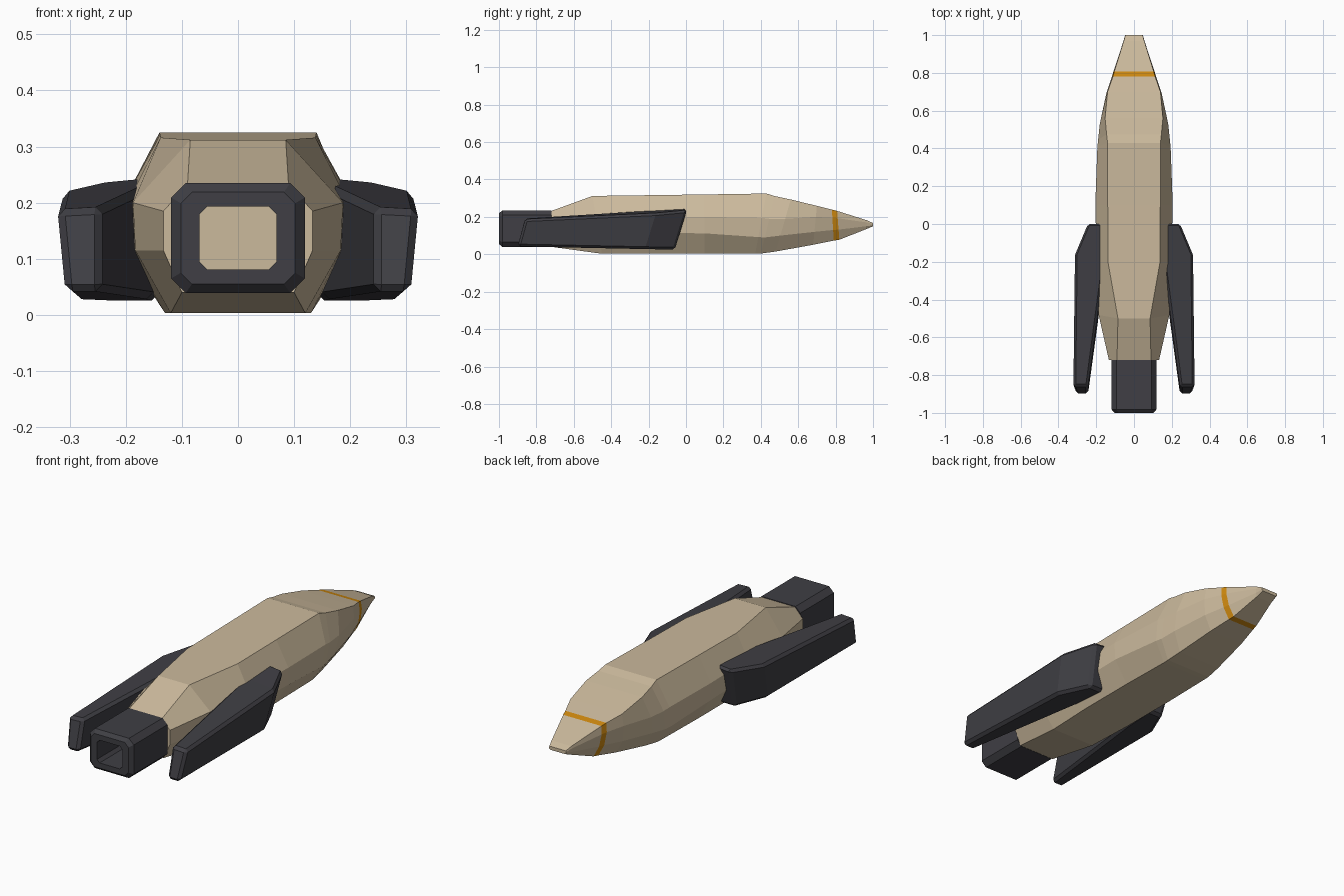
import bpy, bmesh

cube = bpy.data.objects.get("Cube")
if cube:
    bpy.data.objects.remove(cube, do_unlink=True)


def material(name, rgb):
    m = bpy.data.materials.new(name)
    m.use_nodes = True
    m.diffuse_color = (*rgb, 1)
    m.node_tree.nodes["Principled BSDF"].inputs["Base Color"].default_value = (*rgb, 1)
    return m


sand = material("sand", (0.60, 0.49, 0.335))
charcoal = material("charcoal", (0.05, 0.049, 0.058))
orange = material("orange", (0.62, 0.25, 0.005))


def loft(name, rings, mats, caps=True, closed=False, band=None):
    """Skin a list of equal point rings; band is the segment using the second material."""
    bm = bmesh.new()
    rows = [[bm.verts.new(p) for p in ring] for ring in rings]
    n = len(rows[0])
    pairs = list(zip(rows, rows[1:]))
    if closed:
        pairs.append((rows[-1], rows[0]))
    for k, (a, b) in enumerate(pairs):
        for i in range(n):
            j = (i + 1) % n
            f = bm.faces.new((a[i], a[j], b[j], b[i]))
            f.material_index = int(k == band)
    if caps:
        bm.faces.new(rows[0])
        bm.faces.new(rows[-1])
    bmesh.ops.recalc_face_normals(bm, faces=bm.faces)
    me = bpy.data.meshes.new(name)
    bm.to_mesh(me)
    bm.free()
    for m in mats:
        me.materials.append(m)
    ob = bpy.data.objects.new(name, me)
    bpy.context.collection.objects.link(ob)
    return ob


def section(yt, yb, zt, zb, wt, wu, zu, wl, zl, wb):
    """Eight-sided hull section, slanted from yt at the top to yb at the bottom."""
    half = [(wt, zt), (wu, zu), (wl, zl), (wb, zb)]
    pts = half + [(-x, z) for x, z in reversed(half)]
    return [(x, yb + (yt - yb) * (z - zb) / (zt - zb), z) for x, z in pts]


# Main hull, from tail to seam
seam = section(.475, .40, .311, .004, .145, .190, .19, .183, .09, .125)
loft("hull", [
    section(-.72, -.72, .232, .040, .090, .133, .185, .133, .115, .100),
    section(-.50, -.45, .312, .003, .085, .187, .200, .183, .115, .120),
    section(-.20, -.20, .316, .003, .138, .197, .200, .192, .115, .130),
    section(.10, .10, .320, .003, .139, .205, .200, .200, .112, .130),
    section(.43, .37, .325, .003, .140, .194, .195, .188, .092, .125),
    seam], [sand])

# Nose with painted band
loft("nose", [
    seam,
    section(.56, .48, .293, .015, .153, .181, .19, .172, .10, .118),
    section(.70, .68, .259, .051, .140, .146, .20, .136, .12, .095),
    section(.78, .79, .239, .073, .112, .116, .195, .105, .13, .075),
    section(.808, .82, .232, .078, .104, .108, .193, .097, .132, .070),
    section(.97, .96, .181, .133, .054, .056, .170, .053, .150, .045),
    section(1, 1, .167, .150, .045, .047, .162, .046, .155, .040)],
    [sand, orange], band=3)


# Exhaust: hollow box with chamfered corners and rims
def octagon(y, w, h, c, zc=.137):
    quarter = [(w, h - c), (w - c, h)]
    top = quarter + [(-x, z) for x, z in reversed(quarter)]
    return [(x, y, zc + z) for x, z in top + [(-x, -z) for x, z in top]]


loft("exhaust", [
    octagon(-.72, .119, .098, .026),
    octagon(-.982, .119, .098, .026),
    octagon(-1, .102, .082, .02),
    octagon(-1, .069, .056, .014),
    octagon(-.72, .069, .056, .014)], [charcoal], caps=False, closed=True)


# Side pods: slanted four-cornered sections, beveled
def pod_section(yt, yb, zt_in, zt_out, zb, x_in, xo_top, xo_bot):
    return [(x_in, yt, zt_in), (xo_top, yt, zt_out), (xo_bot, yb, zb), (x_in, yb, zb)]


for side, label in ((1, "left"), (-1, "right")):
    rings = [
        pod_section(-.86, -.90, .192, .188, .042, .243, .322, .308),
        pod_section(-.16, -.22, .236, .220, .028, .150, .314, .292),
        pod_section(.005, -.06, .246, .236, .025, .140, .245, .222)]
    pod = loft(label + "_pod", [[(side * x, y, z) for x, y, z in r] for r in rings], [charcoal])
    bev = pod.modifiers.new("edge_bevel", "BEVEL")
    bev.width = .013
    bev.segments = 1
    bev.limit_method = "ANGLE"
    bev.angle_limit = .6
